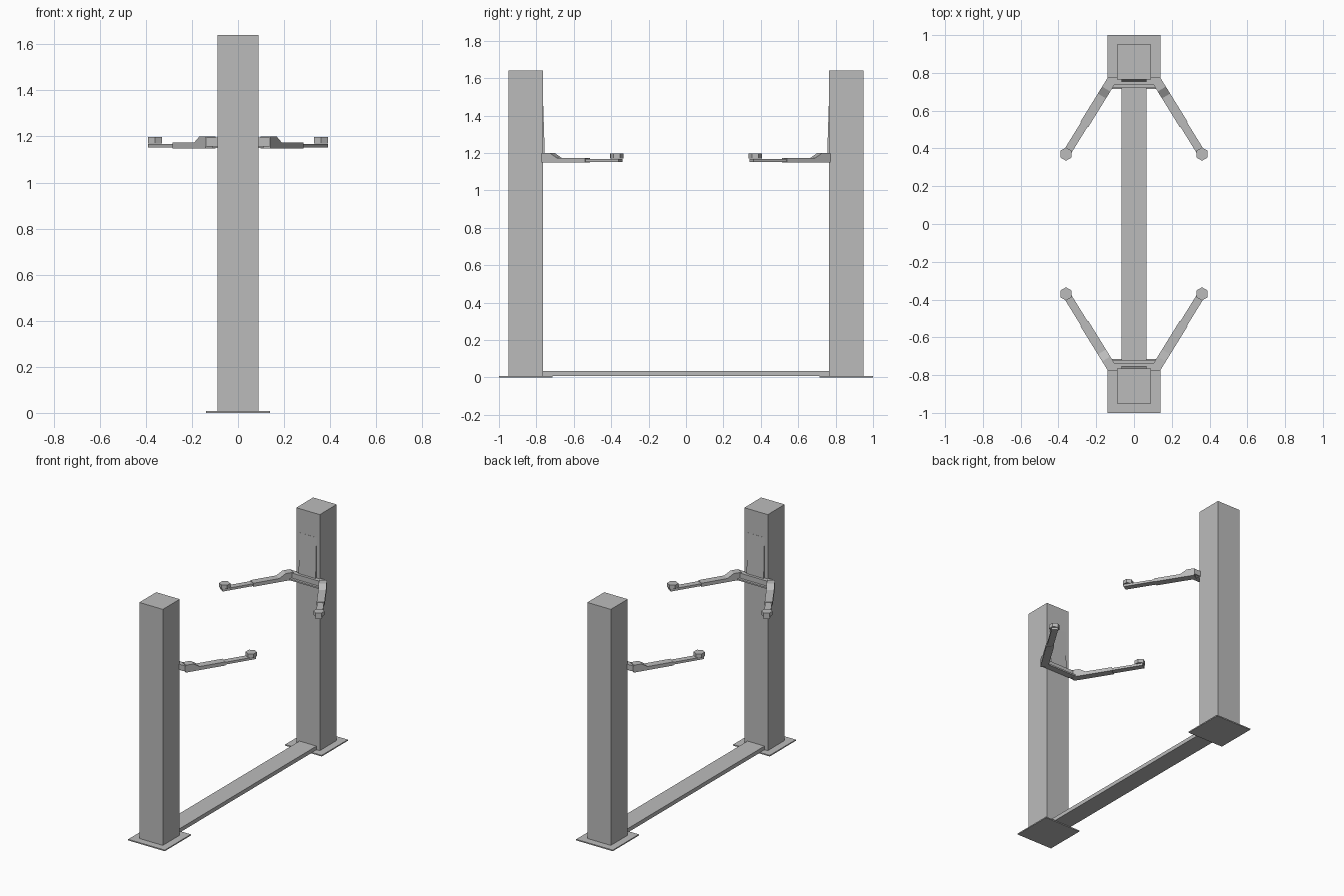
import bpy
import bmesh
from math import atan2, hypot
from mathutils import Matrix, Vector

old = bpy.data.objects.get("Cube")
if old:
    bpy.data.objects.remove(old, do_unlink=True)

# Single painted-steel colour
steel = bpy.data.materials.new("grey_steel")
steel.use_nodes = True
colour = (0.5, 0.5, 0.5, 1)
steel.diffuse_color = colour
steel.node_tree.nodes["Principled BSDF"].inputs["Base Color"].default_value = colour


def prism(name, points, vector, matrix=Matrix()):
    """Extrude a flat outline along a vector, then place it."""
    bm = bmesh.new()
    face = bm.faces.new([bm.verts.new(p) for p in points])
    made = bmesh.ops.extrude_face_region(bm, geom=[face])["geom"]
    verts = [v for v in made if isinstance(v, bmesh.types.BMVert)]
    bmesh.ops.translate(bm, verts=verts, vec=vector)
    bm.transform(matrix)
    bmesh.ops.recalc_face_normals(bm, faces=bm.faces)
    mesh = bpy.data.meshes.new(name)
    bm.to_mesh(mesh)
    bm.free()
    mesh.materials.append(steel)
    obj = bpy.data.objects.new(name, mesh)
    bpy.context.collection.objects.link(obj)
    return obj


def box(name, x, y0, y1, z0, z1, matrix=Matrix()):
    outline = [(-x, y0, z0), (x, y0, z0), (x, y1, z0), (-x, y1, z0)]
    return prism(name, outline, (0, 0, z1 - z0), matrix)


def arm_part(name, profile, width, matrix):
    """Side profile in (distance, height), centred on the arm line."""
    outline = [(s, -width / 2, z) for s, z in profile]
    return prism(name, outline, (0, width, 0), matrix)


# Floor crossbeam
box("floor_beam", 0.065, -0.765, 0.765, 0.006, 0.033)

hinge, tip = Vector((0.125, 0.75, 0)), Vector((0.36, 0.37, 0))
reach = hypot(tip.x - hinge.x, tip.y - hinge.y)
heading = atan2(tip.y - hinge.y, tip.x - hinge.x)

for end, sy in (("front", -1), ("back", 1)):
    flip = Matrix.Diagonal((1, sy, 1, 1))

    # Post and its foot plate
    box(end + "_base_plate", 0.14, 0.715, 1.0, 0, 0.008, flip)
    box(end + "_post", 0.09, 0.765, 0.95, 0, 1.64, flip)

    # Tapered slide plate on the inner face
    wedge = [(-0.065, 0.767, 1.16), (-0.065, 0.754, 1.16), (-0.065, 0.764, 1.475), (-0.065, 0.767, 1.475)]
    prism(end + "_slide_plate", wedge, (0.13, 0, 0), flip)

    # Carriage bar with mitred ends and a lower lip
    half = [(0.104, 0.737), (0.146, 0.763), (0.139, 0.775)]
    plan = half + [(-x, y) for x, y in reversed(half)]
    prism(end + "_carriage", [(x, y, 1.157) for x, y in plan], (0, 0, 0.038), flip)
    box(end + "_carriage_lip", 0.11, 0.72, 0.765, 1.15, 1.16, flip)

    # Pair of telescopic arms with hexagonal pads
    for side, sx in (("left", 1), ("right", -1)):
        mirror = Matrix.Diagonal((sx, sy, 1, 1))
        place = mirror @ Matrix.Translation(hinge) @ Matrix.Rotation(heading, 4, "Z")
        name = end + "_" + side
        outer = [(-0.01, 1.148), (0.262, 1.148), (0.262, 1.173), (0.085, 1.173), (0.042, 1.199), (-0.01, 1.199)]
        arm_part(name + "_outer_arm", outer, 0.05, place)
        inner = [(0.25, 1.152), (reach + 0.024, 1.152), (reach + 0.024, 1.168), (0.25, 1.168)]
        arm_part(name + "_inner_arm", inner, 0.042, place)
        spokes = [Matrix.Rotation(i * 1.0472, 3, "Z") @ Vector((0, 0.035, 0)) for i in range(6)]
        hexagon = [tip + v + Vector((0, 0, 1.17)) for v in spokes]
        prism(name + "_pad", hexagon, (0, 0, 0.027), mirror)
